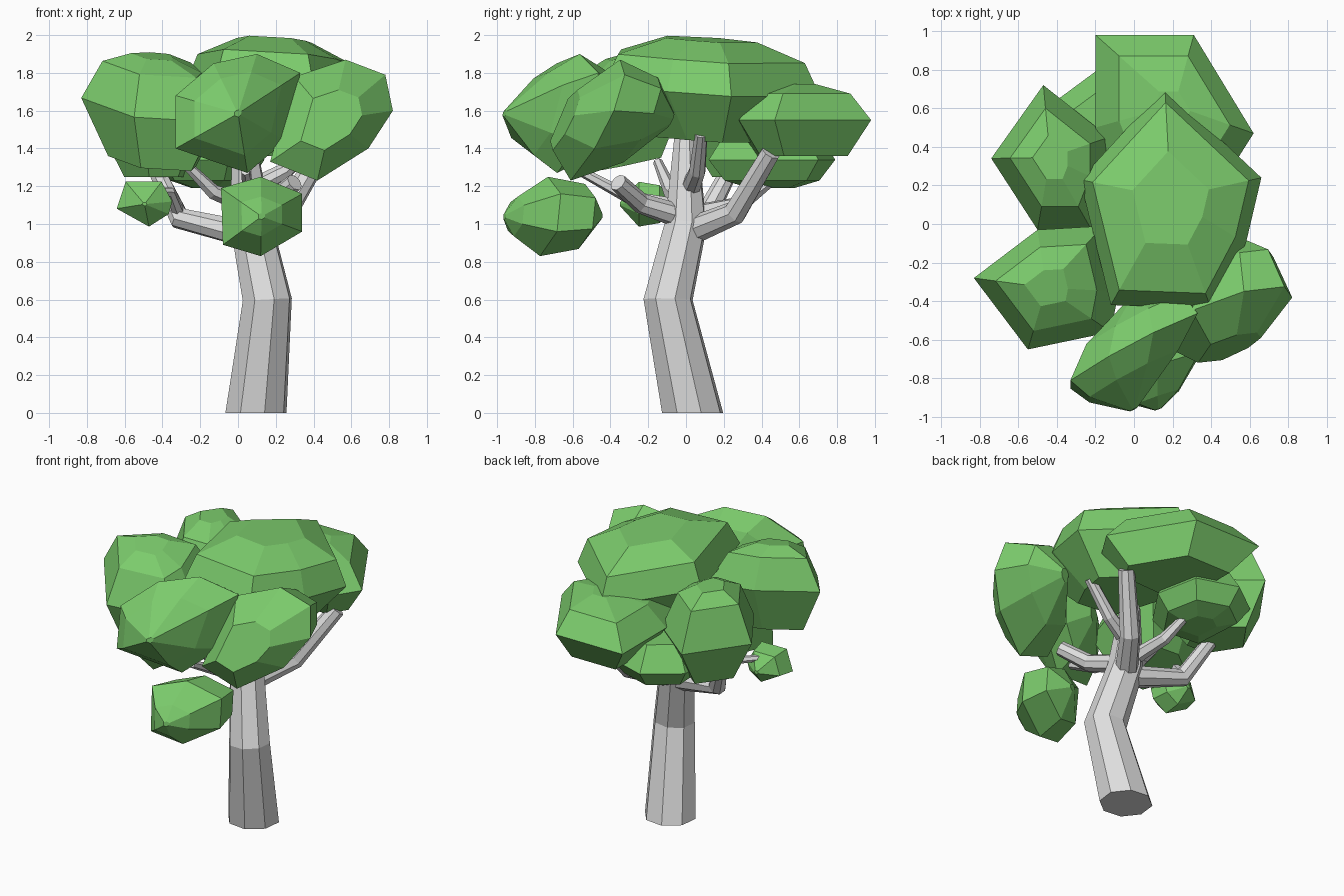
import bpy
import bmesh
import math
from mathutils import Vector

default = bpy.data.objects.get("Cube")
if default:
    bpy.data.objects.remove(default, do_unlink=True)


def make_material(name, color):
    mat = bpy.data.materials.new(name)
    mat.use_nodes = True
    mat.diffuse_color = color
    shader = next(n for n in mat.node_tree.nodes if n.type == "BSDF_PRINCIPLED")
    shader.inputs["Base Color"].default_value = color
    return mat


bark = make_material("pale_grey_bark", (0.73, 0.73, 0.73, 1))
leaf = make_material("leaf_green", (0.2, 0.6, 0.15, 1))


def finish(bm, name, material):
    """Turn a bmesh into a flat-shaded object with one material."""
    bmesh.ops.recalc_face_normals(bm, faces=bm.faces[:])
    mesh = bpy.data.meshes.new(name)
    bm.to_mesh(mesh)
    bm.free()
    mesh.materials.append(material)
    obj = bpy.data.objects.new(name, mesh)
    bpy.context.scene.collection.objects.link(obj)
    return obj


def limb(name, path, radii, sides=8, flat_base=False):
    """Tapered, faceted tube through the path points."""
    points = [Vector(p) for p in path]
    last = len(points) - 1
    up = Vector((0, 0, 1))
    bm = bmesh.new()
    rings = []
    for i, (point, radius) in enumerate(zip(points, radii)):
        before = (point - points[max(i - 1, 0)]).normalized()
        after = (points[min(i + 1, last)] - point).normalized()
        axis = up if flat_base and i == 0 else before + after
        turn = up.rotation_difference(axis)
        ring = []
        for k in range(sides):
            angle = math.tau * (k + 0.35) / sides
            offset = Vector((math.cos(angle), math.sin(angle), 0)) * radius
            ring.append(bm.verts.new(point + turn @ offset))
        rings.append(ring)
    for low, high in zip(rings, rings[1:]):
        for k in range(sides):
            n = (k + 1) % sides
            bm.faces.new((low[k], low[n], high[n], high[k]))
    bm.faces.new(rings[0])
    bm.faces.new(rings[-1])
    return finish(bm, name, bark)


def clump(name, axis, outline, levels, tilt=(0, 0)):
    """Convex leaf clump: one outline at (position, scale) levels, tilted."""
    middle = [(min(c) + max(c)) / 2 for c in zip(*outline)]
    bm = bmesh.new()
    for position, scale in levels:
        for point in outline:
            du, dv = ((p - m) * scale for p, m in zip(point, middle))
            u, v = middle[0] + du, middle[1] + dv
            w = position + du * tilt[0] + dv * tilt[1]
            bm.verts.new((u, v, w) if axis == "z" else (u, w, v))
    hull = bmesh.ops.convex_hull(bm, input=bm.verts[:])
    inside = [g for g in hull["geom_interior"] if isinstance(g, bmesh.types.BMVert)]
    bmesh.ops.delete(bm, geom=inside, context="VERTS")
    bmesh.ops.dissolve_limit(bm, angle_limit=math.radians(4),
                             verts=bm.verts[:], edges=bm.edges[:])
    return finish(bm, name, leaf)


# Bent trunk
limb("trunk",
     [(0.095, 0.035, 0), (0.155, -0.095, 0.6), (0.07, 0, 1.0), (0.03, 0, 1.45)],
     (0.168, 0.135, 0.115, 0.065), flat_base=True)

# Main branches, each with one elbow
limb("back_left_branch",
     [(0.08, 0.02, 0.96), (0.25, 0.26, 1.06), (0.44, 0.45, 1.38)],
     (0.075, 0.065, 0.053))
limb("back_right_branch",
     [(0.07, 0, 0.94), (-0.31, 0.1, 1.03), (-0.44, 0.24, 1.3)],
     (0.075, 0.06, 0.045))
limb("front_left_branch",
     [(0.07, 0, 1.03), (0.17, -0.24, 1.11), (0.3, -0.36, 1.22)],
     (0.065, 0.055, 0.048))
limb("upper_left_branch",
     [(0.06, 0.02, 1.18), (0.25, 0.06, 1.28), (0.43, 0.08, 1.48)],
     (0.055, 0.045, 0.035))

# Thin twigs
limb("back_twig", [(0.06, 0.02, 1.05), (0, 0.3, 1.11), (-0.06, 0.48, 1.25)],
     (0.05, 0.04, 0.025), sides=6)
limb("front_twig", [(0.07, -0.02, 1.08), (0.06, -0.3, 1.14), (0.04, -0.56, 1.28)],
     (0.05, 0.035, 0.025), sides=6)
limb("right_twig", [(0.05, 0, 1.1), (-0.13, -0.08, 1.17), (-0.29, -0.15, 1.33)],
     (0.05, 0.04, 0.025), sides=6)
limb("low_twig", [(-0.31, 0.1, 1.05), (-0.36, -0.02, 1.17), (-0.48, -0.15, 1.17)],
     (0.035, 0.028, 0.02), sides=6)

# Broad upper clumps, from plan outlines
clump("crown_clump", "z",
      [(0.16, 0.71), (-0.28, 0.23), (-0.12, -0.42), (0.4, -0.44), (0.58, -0.1),
       (0.66, 0.24)],
      [(1.45, 0.55), (1.71, 1), (1.88, 0.86), (1.975, 0.42)], tilt=(-0.06, -0.06))
clump("back_clump", "z",
      [(-0.2, 0.98), (0.31, 0.98), (0.62, 0.47), (0.5, 0.28), (-0.1, 0.25),
       (-0.2, 0.5)],
      [(1.36, 0.66), (1.55, 1), (1.69, 0.7), (1.74, 0.2)])
clump("low_back_clump", "z",
      [(-0.43, 0.62), (-0.2, 0.79), (0.08, 0.7), (0.14, 0.4), (-0.05, 0.12),
       (-0.4, 0.15)],
      [(1.19, 0.35), (1.23, 0.75), (1.34, 1), (1.5, 0.7)])
clump("back_right_clump", "z",
      [(-0.47, 0.72), (-0.74, 0.34), (-0.5, -0.03), (-0.22, -0.03), (-0.13, 0.2),
       (-0.13, 0.45)],
      [(1.25, 0.55), (1.52, 1), (1.77, 0.68), (1.84, 0.3)])
clump("front_right_clump", "z",
      [(-0.83, -0.28), (-0.55, -0.65), (-0.12, -0.56), (-0.08, -0.35),
       (-0.16, -0.01), (-0.5, -0.03)],
      [(1.33, 0.62), (1.62, 1), (1.83, 0.7), (1.89, 0.3)], tilt=(-0.1, 0.2))

# Rounder front clumps, from front outlines
clump("front_clump", "y",
      [(-0.33, 1.68), (-0.13, 1.85), (0.1, 1.9), (0.33, 1.8), (0.25, 1.44),
       (0.05, 1.27), (-0.33, 1.4)],
      [(-0.96, 0.06), (-0.79, 0.7), (-0.66, 1), (-0.51, 0.75), (-0.39, 0.15)],
      tilt=(0.5, 0.15))
clump("front_left_clump", "y",
      [(0.17, 1.33), (0.42, 1.23), (0.69, 1.4), (0.82, 1.6), (0.78, 1.79),
       (0.57, 1.87), (0.3, 1.78)],
      [(-0.64, 0.5), (-0.48, 1), (-0.24, 0.7), (-0.08, 0.12)], tilt=(0.25, 0.35))
clump("low_front_clump", "y",
      [(-0.09, 1.19), (0.12, 1.25), (0.34, 1.16), (0.34, 0.96), (0.12, 0.83),
       (-0.08, 0.89)],
      [(-0.96, 0.08), (-0.9, 0.5), (-0.75, 1), (-0.55, 0.82), (-0.45, 0.1)],
      tilt=(0.35, 0.1))
clump("low_right_clump", "y",
      [(-0.6, 1.23), (-0.4, 1.23), (-0.34, 1.12), (-0.36, 1.05), (-0.47, 0.98),
       (-0.65, 1.08)],
      [(-0.35, 0.08), (-0.25, 0.95), (-0.14, 0.8), (-0.06, 0.1)])
